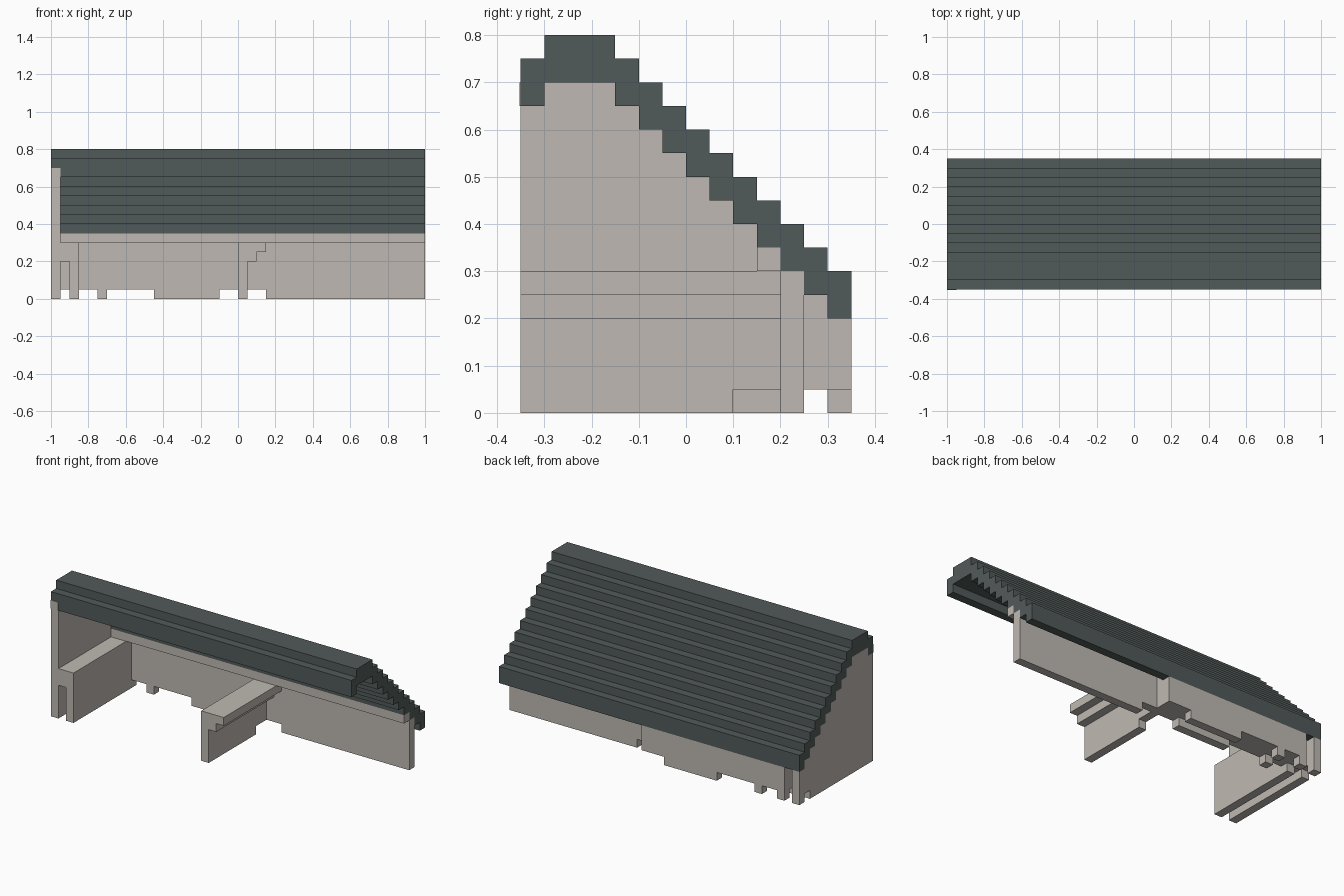
import bpy, bmesh
from mathutils import Vector

U = 0.05  # size of one step

cube = bpy.data.objects.get("Cube")
if cube:
    bpy.data.objects.remove(cube)


def material(name, rgb):
    m = bpy.data.materials.new(name)
    m.use_nodes = True
    m.diffuse_color = (*rgb, 1)
    m.node_tree.nodes["Principled BSDF"].inputs["Base Color"].default_value = (*rgb, 1)
    return m


PLASTER = material("warm grey plaster", (0.52, 0.485, 0.445))
SLATE = material("dark slate", (0.083, 0.103, 0.1))


def prism(name, outline, start, depth, mat):
    """Extrude a closed outline of 3D points, given at `start`, along `depth`."""
    bm = bmesh.new()
    face = bm.faces.new([bm.verts.new(Vector(p) + Vector(start)) for p in outline])
    result = bmesh.ops.extrude_face_region(bm, geom=[face])
    moved = [v for v in result["geom"] if isinstance(v, bmesh.types.BMVert)]
    bmesh.ops.translate(bm, verts=moved, vec=depth)
    bmesh.ops.recalc_face_normals(bm, faces=bm.faces)
    mesh = bpy.data.meshes.new(name)
    bm.to_mesh(mesh)
    bm.free()
    mesh.materials.append(mat)
    obj = bpy.data.objects.new(name, mesh)
    bpy.context.collection.objects.link(obj)
    return obj


def box(name, x, y, z, mat=PLASTER):
    outline = [(x[0], 0, z[0]), (x[1], 0, z[0]), (x[1], 0, z[1]), (x[0], 0, z[1])]
    return prism(name, outline, (0, y[0], 0), (0, y[1] - y[0], 0), mat)


def footed_wall(name, x, y, top, feet):
    """Wall raised one step off the ground, standing on feet along x."""
    outline = [(x[0], top)]
    for a, b in [(x[0], x[0])] + feet + [(x[1], x[1])]:
        if a == b:
            outline.append((a, U))
        else:
            outline += [(a, U), (a, 0), (b, 0), (b, U)]
    outline.append((x[1], top))
    clean = [p for i, p in enumerate(outline) if p != outline[i - 1]]
    return prism(name, [(px, 0, pz) for px, pz in clean],
                 (0, y[0], 0), (0, y[1] - y[0], 0), PLASTER)


# Stepped roof line: underside height of each strip, front to back
under = [13, 14, 14, 14] + list(range(13, 3, -1))


def stairs(lift):
    points = []
    for i, h in enumerate(under):
        for j in (i, i + 1):
            p = (0, (j - 7) * U, (h + lift) * U)
            if not points or points[-1] != p:
                points.append(p)
    # Drop the points inside the flat ridge
    return [p for i, p in enumerate(points)
            if i in (0, len(points) - 1)
            or not points[i - 1][2] == p[2] == points[i + 1][2]]


# Roof shell
prism("stepped_roof", stairs(2) + stairs(0)[::-1], (-1, 0, 0), (2, 0, 0), SLATE)

# Closed gable end with a small gap at its foot
foot = [(7, 0), (6, 0), (6, 1), (5, 1), (5, 0), (-7, 0)]
prism("gable_wall", stairs(0) + [(0, y * U, z * U) for y, z in foot],
      (-1, 0, 0), (U, 0, 0), PLASTER)
box("gable_cap", (-1, -0.95), (-0.353, -0.35), (0.65, 0.7))

# Back walls: inner row along the whole length, outer row on one half
feet = [(-0.9, -0.85), (-0.75, -0.7), (-0.45, -0.1)]
footed_wall("inner_back_wall", (-0.95, 1), (0.2, 0.25), 0.3, feet + [(0.15, 1)])
footed_wall("outer_back_wall", (-0.9, 0.05), (0.3, 0.35), 0.2, feet)
box("back_wall_core", (-0.9, 0.05), (0.25, 0.3), (U, 0.25))
box("wall_plate", (-0.95, 1), (0.15, 0.2), (0.3, 0.35))

# Side partition with a ledge joined to the gable
depth = (-0.35, 0.2)
box("side_partition", (-0.9, -0.85), depth, (0, 0.3))
box("side_ledge", (-0.95, -0.9), depth, (0.2, 0.3))

# Middle partition, raised near the back, with a stepped ledge
prism("middle_partition",
      [(0, -0.35, 0), (0, 0.1, 0), (0, 0.1, U), (0, 0.2, U), (0, 0.2, 0.3), (0, -0.35, 0.3)],
      (0, 0, 0), (U, 0, 0), PLASTER)
prism("middle_ledge",
      [(0.05, 0, 0.2), (0.1, 0, 0.2), (0.1, 0, 0.25), (0.15, 0, 0.25), (0.15, 0, 0.3), (0.05, 0, 0.3)],
      (0, -0.35, 0), (0, 0.55, 0), PLASTER)
